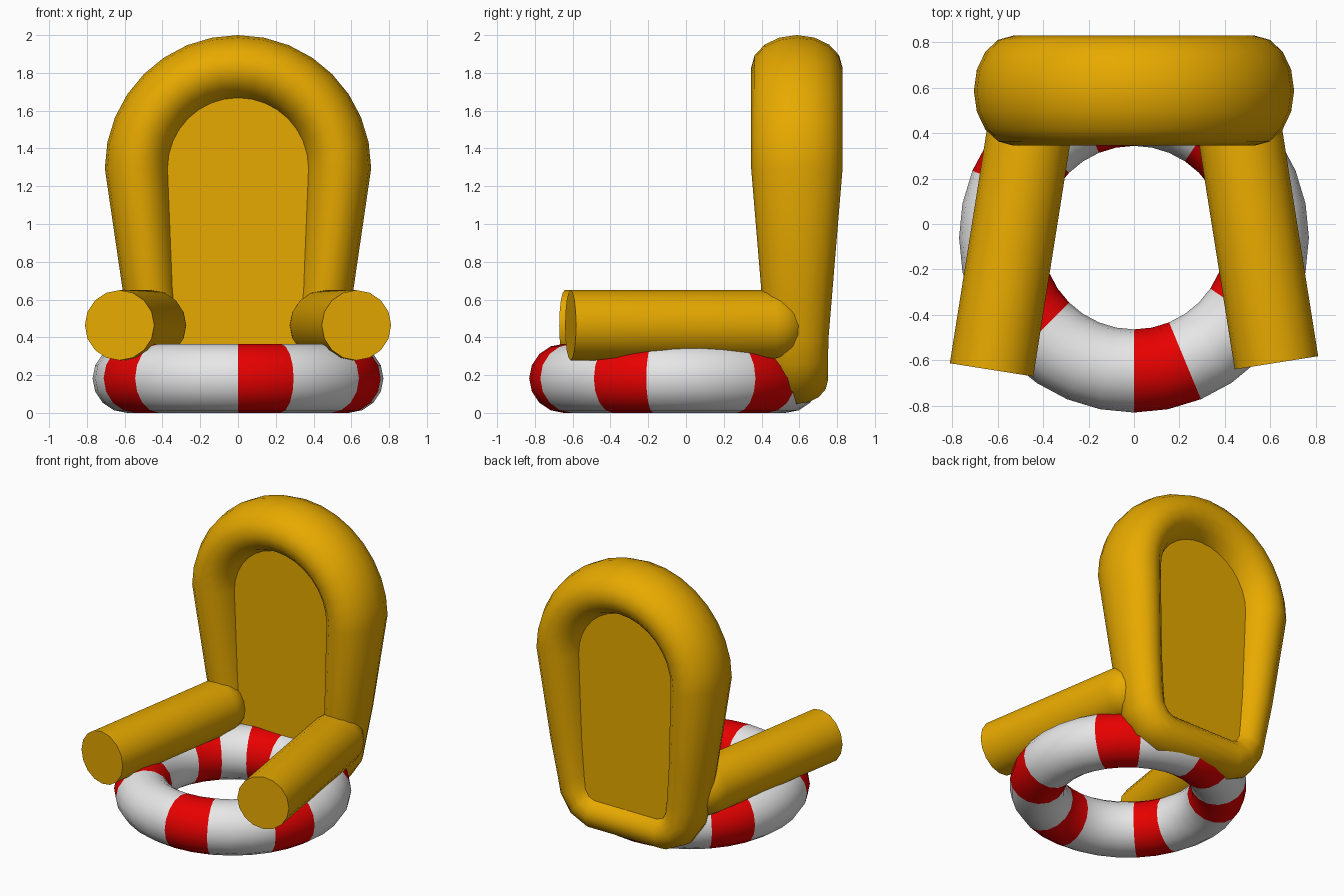
import bpy, bmesh
from math import sin, cos, pi, radians, atan2
from mathutils import Vector, Matrix

if "Cube" in bpy.data.objects:
    bpy.data.objects.remove(bpy.data.objects["Cube"], do_unlink=True)


def material(name, color):
    m = bpy.data.materials.new(name)
    m.use_nodes = True
    m.diffuse_color = (*color, 1)
    m.node_tree.nodes["Principled BSDF"].inputs["Base Color"].default_value = (*color, 1)
    return m


yellow = material("golden yellow", (0.8, 0.4, 0))
white = material("white", (0.8, 0.8, 0.8))
red = material("red", (0.8, 0, 0))


def finish(bm, name, mats, smooth=True):
    bmesh.ops.recalc_face_normals(bm, faces=bm.faces)
    mesh = bpy.data.meshes.new(name)
    bm.to_mesh(mesh)
    bm.free()
    obj = bpy.data.objects.new(name, mesh)
    bpy.context.collection.objects.link(obj)
    for m in mats:
        mesh.materials.append(m)
    if smooth:
        bpy.ops.object.select_all(action="DESELECT")
        obj.select_set(True)
        bpy.context.view_layer.objects.active = obj
        bpy.ops.object.shade_smooth_by_angle(angle=radians(50))


def closed_tube(frames, sides):
    """Sweep an elliptic section round a loop of (centre, axis_a, axis_b) frames."""
    bm = bmesh.new()
    rings = []
    for c, a, b in frames:
        angles = [2 * pi * k / sides for k in range(sides)]
        rings.append([bm.verts.new(c + a * cos(t) + b * sin(t)) for t in angles])
    for i, r in enumerate(rings):
        q = rings[(i + 1) % len(rings)]
        for k in range(sides):
            n = (k + 1) % sides
            bm.faces.new((r[k], r[n], q[n], q[k]))
    return bm


# Striped swim ring
SEGS, TUBE, RING_Y = 32, 0.183, -0.06
up = Vector((0, 0, 1))
frames = []
for i in range(SEGS):
    t = 2 * pi * i / SEGS
    out = Vector((cos(t), sin(t), 0))
    frames.append((out * 0.587 + Vector((0, RING_Y, TUBE)), out * TUBE, up * TUBE))
bm = closed_tube(frames, 16)
stripe_starts = (3, 8, 12, 18, 24, 29)
for f in bm.faces:
    c = f.calc_center_median()
    seg = int((atan2(c.y - RING_Y, c.x) % (2 * pi)) / (2 * pi) * SEGS)
    f.material_index = int(any(seg - s in (0, 1) for s in stripe_starts))
finish(bm, "swim_ring", [white, red])

# Backrest centre line: arch on top, tapering sides, cut bottom corners
BACK_Y, ARCH_Z, ARCH_R = 0.587, 1.295, 0.532
path = [(ARCH_R * cos(pi * i / 16), ARCH_Z + ARCH_R * sin(pi * i / 16)) for i in range(17)]
side = [(0.467, 0.65), (0.433, 0.41), (0.415, 0.3), (0.36, 0.215), (0.27, 0.173)]
path += [(-x, z) for x, z in side] + side[::-1]

# Backrest tube, thinner toward the bottom
frames = []
for i, (x, z) in enumerate(path):
    px, pz = path[i - 1]
    nx, nz = path[(i + 1) % len(path)]
    t1 = Vector((x - px, 0, z - pz)).normalized()
    t2 = Vector((nx - x, 0, nz - z)).normalized()
    t = (t1 + t2).normalized()
    drop = min(max(0, ARCH_Z - z), 0.93)
    width, depth = 0.173 - 0.048 * drop, 0.242 - 0.083 * drop
    frames.append((Vector((x, BACK_Y, z)), Vector((t.z, 0, -t.x)) * width,
                   Vector((0, depth, 0))))
finish(closed_tube(frames, 16), "backrest_tube", [yellow])

# Thick flat panel filling the backrest
PANEL_HALF = 0.095
bm = bmesh.new()
face = bm.faces.new([bm.verts.new((x, BACK_Y - PANEL_HALF, z)) for x, z in path])
grown = bmesh.ops.extrude_face_region(bm, geom=[face], use_keep_orig=True)
bmesh.ops.translate(bm, vec=(0, 2 * PANEL_HALF, 0),
                    verts=[v for v in grown["geom"] if isinstance(v, bmesh.types.BMVert)])
finish(bm, "backrest_panel", [yellow], smooth=False)

# Armrests: flat front ends, domed rear ends, splayed toward the front
ARM_LEN, ARM_R, SPLAY = 1.075, 0.186, radians(9)
for name, s, front_y in (("left_armrest", 1, -0.611), ("right_armrest", -1, -0.642)):
    direction = Vector((-s * sin(SPLAY), cos(SPLAY), 0))
    dome_centre = Vector((s * 0.627, front_y, 0.464)) + direction * ARM_LEN
    place = Matrix.Translation(dome_centre) @ direction.to_track_quat("Z", "Y").to_matrix().to_4x4()
    bm = bmesh.new()
    bmesh.ops.create_uvsphere(bm, u_segments=16, v_segments=12, radius=ARM_R)
    bmesh.ops.delete(bm, geom=[v for v in bm.verts if v.co.z < -0.01], context="VERTS")
    rim = [e for e in bm.edges if e.is_boundary]
    new = bmesh.ops.extrude_edge_only(bm, edges=rim)["geom"]
    bmesh.ops.translate(bm, vec=(0, 0, -ARM_LEN),
                        verts=[v for v in new if isinstance(v, bmesh.types.BMVert)])
    bmesh.ops.holes_fill(bm, edges=[e for e in bm.edges if e.is_boundary], sides=0)
    bm.transform(place)
    finish(bm, name, [yellow])
